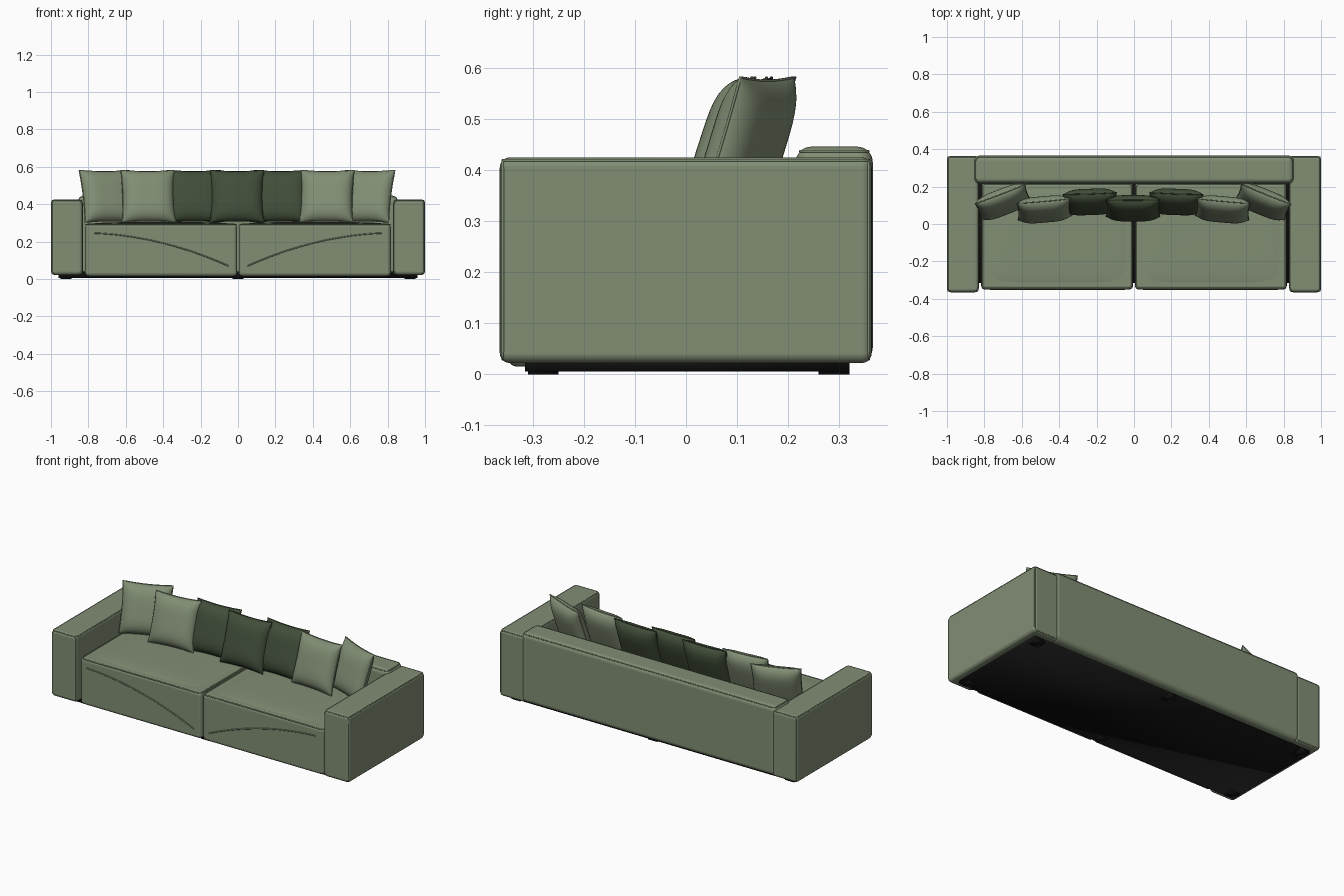
import bpy, bmesh, math
from mathutils import Matrix, Vector

cube = bpy.data.objects.get("Cube")
if cube:
    bpy.data.objects.remove(cube, do_unlink=True)


def material(name, rgb):
    m = bpy.data.materials.new(name)
    m.use_nodes = True
    m.diffuse_color = (*rgb, 1)
    shader = next(n for n in m.node_tree.nodes if n.type == "BSDF_PRINCIPLED")
    shader.inputs["Base Color"].default_value = (*rgb, 1)
    shader.inputs["Roughness"].default_value = 0.8
    return m


SAGE = material("sage fabric", (0.22, 0.27, 0.175))
DARK = material("dark green fabric", (0.052, 0.074, 0.04))
BLACK = material("black base", (0.006, 0.006, 0.006))


def link(name, data, mat):
    data.materials.append(mat)
    ob = bpy.data.objects.new(name, data)
    bpy.context.collection.objects.link(ob)
    return ob


def box(name, lo, hi, radius, mat):
    """Upholstered block with rounded edges."""
    lo, hi = Vector(lo), Vector(hi)
    bm = bmesh.new()
    bmesh.ops.create_cube(bm, size=1)
    for v in bm.verts:
        v.co = (lo + hi) / 2 + v.co * (hi - lo)
    me = bpy.data.meshes.new(name)
    bm.to_mesh(me)
    bm.free()
    me.shade_smooth()
    ob = link(name, me, mat)
    if radius:
        bev = ob.modifiers.new("rounding", "BEVEL")
        bev.width, bev.segments = radius, 5
        bev.harden_normals = True
    return ob


def tube(name, points, radius, mat, closed=True):
    """Round piping along a path, turned into a mesh."""
    cu = bpy.data.curves.new(name, "CURVE")
    cu.dimensions = "3D"
    cu.bevel_depth, cu.bevel_resolution = radius, 1
    sp = cu.splines.new("POLY")
    sp.points.add(len(points) - 1)
    for p, co in zip(sp.points, points):
        p.co = (*co, 1)
    sp.use_cyclic_u = closed
    ob = link(name, cu, mat)
    bpy.ops.object.select_all(action="DESELECT")
    ob.select_set(True)
    bpy.context.view_layer.objects.active = ob
    bpy.ops.object.convert(target="MESH")
    bpy.context.object.data.shade_smooth()


def rounded_loop(a0, a1, b0, b1, r):
    """Corner-rounded rectangle as (a, b) pairs."""
    out = []
    centres = [(a1 - r, b1 - r), (a0 + r, b1 - r), (a0 + r, b0 + r), (a1 - r, b0 + r)]
    for k, (a, b) in enumerate(centres):
        for i in range(5):
            t = (k + i / 4) * math.pi / 2
            out.append((a + r * math.cos(t), b + r * math.sin(t)))
    return out


def cushion(name, w, h, depth, pinch, power, matrix, mat, n=20):
    """Two puffed sheets joined at a seam, with pulled-out corners."""
    def place(u, v, side):
        puff = max(0, (1 - u ** 4) * (1 - v ** 4)) ** power
        x = w * u * (1 - pinch * (1 - v * v))
        z = h * v * (1 - pinch * (1 - u * u))
        return matrix @ Vector((x, side * depth * puff, z))

    bm = bmesh.new()
    for side in (-1, 1):
        grid = bmesh.ops.create_grid(bm, x_segments=n, y_segments=n, size=1)
        for v in grid["verts"]:
            # crowd the rows toward the seam so the edge rounds over
            u, t = (math.sin(c * math.pi / 2) for c in v.co[:2])
            v.co = place(u, t, side)
    bmesh.ops.remove_doubles(bm, verts=bm.verts, dist=0.0002)
    bmesh.ops.recalc_face_normals(bm, faces=bm.faces)
    me = bpy.data.meshes.new(name)
    bm.to_mesh(me)
    bm.free()
    me.shade_smooth()
    link(name, me, mat)
    # seam piping around the rim
    steps = [-1 + i / 6 for i in range(12)]
    rim = [(s, -1) for s in steps] + [(1, s) for s in steps]
    rim += [(-s, 1) for s in steps] + [(-1, -s) for s in steps]
    tube(name + "_piping", [place(u, v, 0) for u, v in rim], 0.003, mat)


# Plinth and feet
box("base", (-0.96, -0.315, 0.005), (0.96, 0.32, 0.04), 0, BLACK)
for x in (-0.92, 0, 0.92):
    for y in (-0.28, 0.29):
        box("foot", (x - 0.03, y - 0.03, 0), (x + 0.03, y + 0.03, 0.02), 0, BLACK)

# Backrest with piped top
box("backrest", (-0.855, 0.215, 0.022), (0.855, 0.366, 0.446), 0.03, SAGE)
tube("backrest_piping", [(x, y, 0.437) for x, y in
     rounded_loop(-0.846, 0.846, 0.224, 0.357, 0.02)], 0.003, SAGE)

for side, label in ((1, "left"), (-1, "right")):
    # Arm with piping on front, back and top edges
    x0, x1 = sorted((side * 0.83, side))
    box(label + "_arm", (x0, -0.365, 0.022), (x1, 0.364, 0.425), 0.02, SAGE)
    for y in (-0.359, 0.358):
        tube(label + "_arm_end_piping", [(x, y, z) for x, z in
             rounded_loop(x0 + 0.006, x1 - 0.006, 0.03, 0.419, 0.015)], 0.003, SAGE)
    tube(label + "_arm_top_piping", [(x, y, 0.419) for x, y in
         rounded_loop(x0 + 0.006, x1 - 0.006, -0.359, 0.358, 0.015)], 0.003, SAGE)

    # Seat block with crowned, piped top
    x0, x1 = sorted((side * 0.005, side * 0.817))
    box(label + "_seat", (x0, -0.35, 0.015), (x1, 0.22, 0.297), 0.02, SAGE)
    tube(label + "_seat_piping", [(x, y, 0.292) for x, y in
         rounded_loop(x0 + 0.006, x1 - 0.006, -0.344, 0.214, 0.018)], 0.004, SAGE)
    lay_flat = Matrix.Translation((side * 0.411, -0.065, 0.29)) @ Matrix.Rotation(math.pi / 2, 4, "X")
    cushion(label + "_seat_crown", 0.39, 0.265, 0.015, 0, 0.5, lay_flat, SAGE)

    # Curved stitched ridge sweeping down the seat front
    arc = []
    for i in range(25):
        t = i / 24
        arc.append((side * (0.77 - 0.72 * t), -0.35, 0.246 - 0.03 * t - 0.146 * t * t))
    tube(label + "_seat_stitch", arc, 0.004, SAGE, closed=False)

# Scatter cushions: name, x, y, yaw in degrees, fabric
pillows = [
    ("right_outer_pillow", -0.70, 0.118, 21, SAGE),
    ("right_inner_pillow", -0.48, 0.078, 5, SAGE),
    ("right_dark_pillow", -0.235, 0.118, 2, DARK),
    ("centre_dark_pillow", -0.005, 0.084, 0, DARK),
    ("left_dark_pillow", 0.225, 0.118, -2, DARK),
    ("left_inner_pillow", 0.475, 0.078, -5, SAGE),
    ("left_outer_pillow", 0.69, 0.118, -22, SAGE),
]
for name, x, y, yaw, mat in pillows:
    pose = (Matrix.Translation((x, y, 0.443))
            @ Matrix.Rotation(math.radians(yaw), 4, "Z")
            @ Matrix.Rotation(math.radians(-18), 4, "X"))
    cushion(name, 0.143, 0.146, 0.05, 0.05, 0.6, pose, mat)
